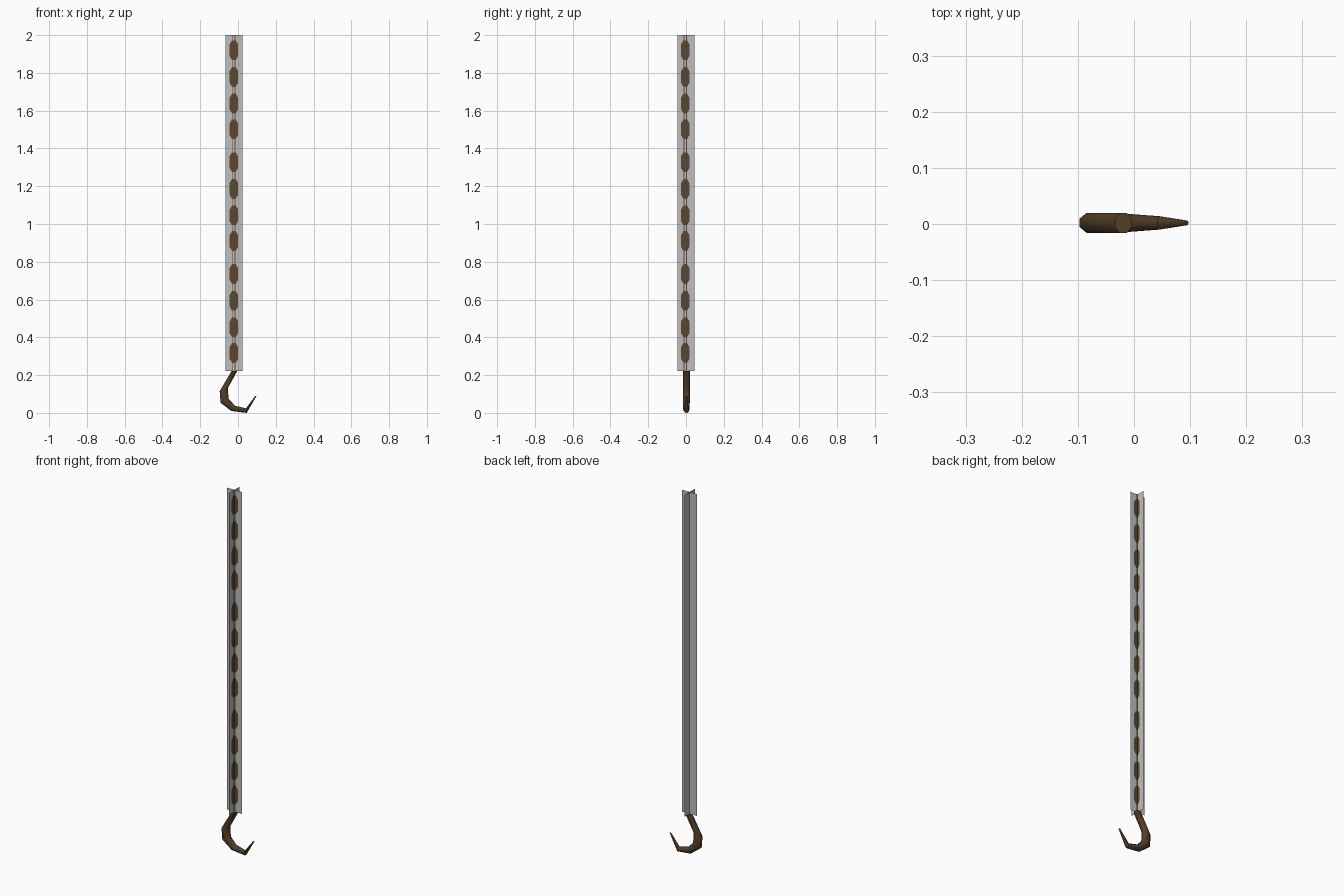
import bpy, math
from mathutils import Vector

if "Cube" in bpy.data.objects:
    bpy.data.objects.remove(bpy.data.objects["Cube"])


def material(name, rgb):
    m = bpy.data.materials.new(name)
    m.diffuse_color = (*rgb, 1)
    m.use_nodes = True
    m.node_tree.nodes["Principled BSDF"].inputs["Base Color"].default_value = m.diffuse_color
    return m


GREY = material("pale grey", (0.52, 0.52, 0.52))
BROWN = material("rust brown", (0.105, 0.062, 0.028))
DARK = material("dark brown", (0.088, 0.048, 0.022))


def mesh_object(name, verts, faces, mat):
    me = bpy.data.meshes.new(name)
    me.from_pydata(verts, [], faces)
    me.materials.append(mat)
    ob = bpy.data.objects.new(name, me)
    bpy.context.collection.objects.link(ob)
    return ob


CX, Z0, Z1, HALF = -0.022, 0.223, 2.0, 0.045
SEG = (Z1 - Z0) / 3
LINKS = (0.08, 0.222, 0.362, 0.498)      # link centres below each segment's top


# Crossed flat strips that carry the chain
def strip(name, place):
    v = [place(u, z) for u, z in ((-HALF, Z0), (HALF, Z0), (HALF, Z1), (-HALF, Z1))]
    mesh_object(name, v, [(0, 1, 2, 3)], GREY)


strip("chain_strip_wide", lambda u, z: (CX + u, 0, z))
strip("chain_strip_deep", lambda u, z: (CX, u, z))


# Painted links: chamfered blobs joined by two thin lines, just off the strip
def links(name, place, centre=0.0, lo=-HALF, flip=False):
    verts, faces = [], []

    def poly(pts):
        pts = [(max(u, lo), z) for u, z in pts]
        if max(u for u, z in pts) - min(u for u, z in pts) < 1e-4:
            return
        n = len(verts)
        verts.extend(place(u, z) for u, z in pts)
        idx = list(range(n, n + len(pts)))
        faces.append(idx[::-1] if flip else idx)

    w, h = 0.022, 0.052
    for s in range(3):
        top = Z1 - s * SEG
        edges = [top]
        for d in LINKS:
            c = top - d
            poly([(centre + a * w, c + b * h) for a, b in
                  ((-.45, -1), (.45, -1), (1, -.6), (1, .6),
                   (.45, 1), (-.45, 1), (-1, .6), (-1, -.6))])
            edges += [c + h, c - h]
        edges.append(top - SEG)
        for a, b in zip(edges[::2], edges[1::2]):
            for u in (-0.006, 0.006):
                u += centre
                poly([(u - .002, b), (u + .002, b), (u + .002, a), (u - .002, a)])
    mesh_object(name, verts, faces, BROWN)


E = 0.001
links("links_front", lambda u, z: (CX + u, -E, z))
links("links_right", lambda u, z: (CX + E, u, z), centre=-0.004)
links("links_back", lambda u, z: (CX + u, E, z), lo=0.0, flip=True)

# Hook: (outer x, z), (inner x, z), half depth for each ring
RINGS = [((-0.034, 0.222), (-0.004, 0.222), 0.018),
         ((-0.097, 0.115), (-0.054, 0.130), 0.018),
         ((-0.092, 0.053), (-0.050, 0.075), 0.018),
         ((-0.035, 0.010), (-0.016, 0.038), 0.017),
         ((0.046, 0.000), (0.042, 0.024), 0.012),
         ((0.097, 0.088), (0.092, 0.090), 0.004)]
N = 8
verts, faces = [], []
for o, i, r in RINGS:
    o, i = Vector((o[0], 0.002, o[1])), Vector((i[0], 0.002, i[1]))
    mid, arm = (o + i) / 2, (o - i) / 2
    for k in range(N):
        a = 2 * math.pi * (k + 0.5) / N
        s = 1 / math.cos(math.pi / N)
        verts.append(mid + arm * math.cos(a) * s + Vector((0, r * math.sin(a) * s, 0)))
for j in range(len(RINGS) - 1):
    for k in range(N):
        l = (k + 1) % N
        faces.append((j * N + k, j * N + l, j * N + N + l, j * N + N + k))
faces.append(tuple(range(N))[::-1])
faces.append(tuple(range(len(verts) - N, len(verts))))
hook = mesh_object("hook", verts, faces, DARK)
bpy.context.view_layer.objects.active = hook
hook.select_set(True)
bpy.ops.object.mode_set(mode='EDIT')
bpy.ops.mesh.select_all(action='SELECT')
bpy.ops.mesh.normals_make_consistent(inside=False)
bpy.ops.object.mode_set(mode='OBJECT')
bpy.ops.object.shade_smooth_by_angle(angle=math.radians(50))
